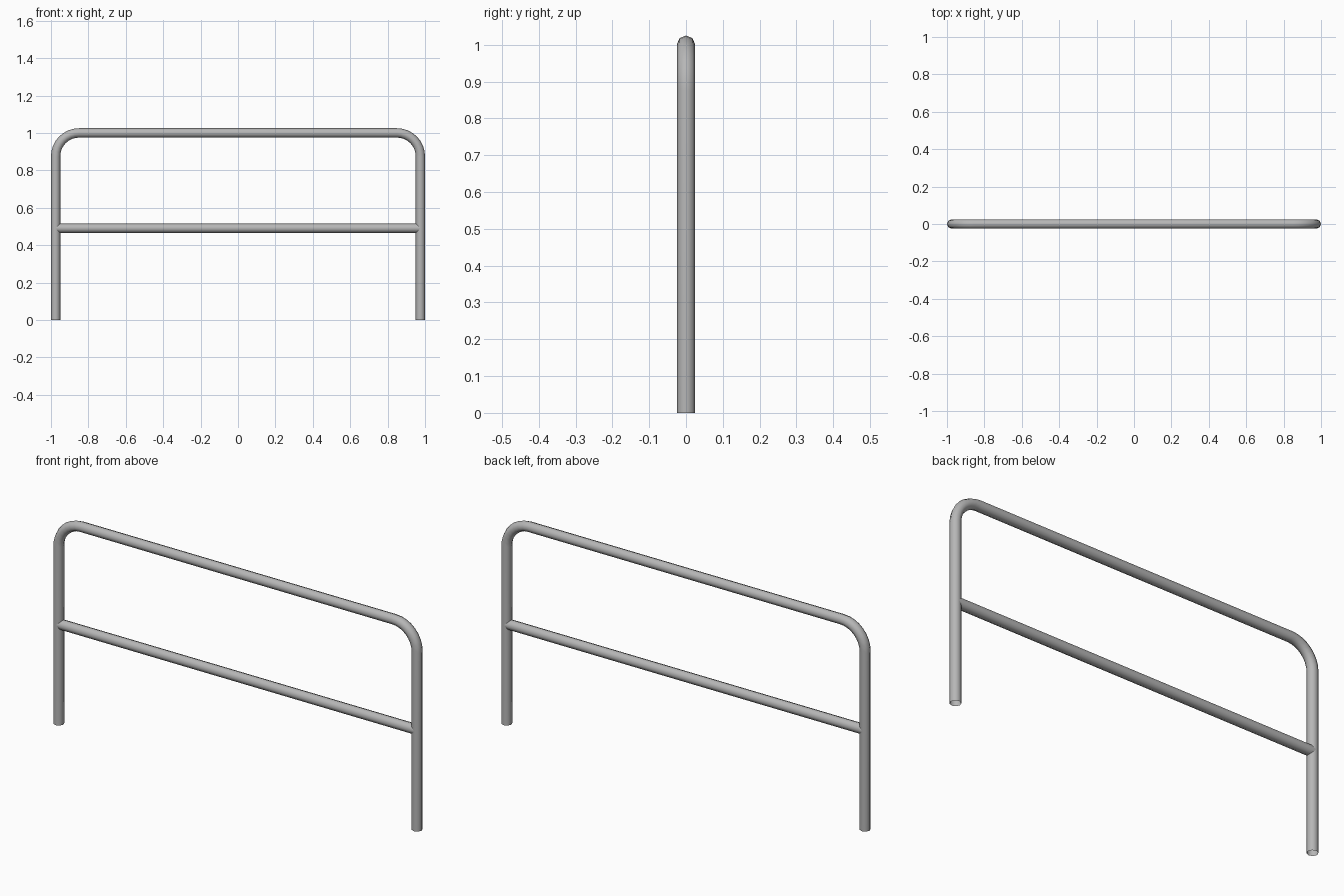
import bpy, bmesh
from math import sin, cos, pi
from mathutils import Vector

cube = bpy.data.objects.get("Cube")
if cube:
    bpy.data.objects.remove(cube)

RADIUS, SIDES = 0.025, 8
POST_X, TOP_Z, BAR_Z = 0.975, 1.0, 0.49
BEND, BEND_STEPS = 0.125, 8

steel = bpy.data.materials.new("grey_steel")
steel.use_nodes = True
grey = (0.47, 0.47, 0.47, 1)
steel.diffuse_color = grey
steel.node_tree.nodes["Principled BSDF"].inputs["Base Color"].default_value = grey


def tube(name, path):
    """Sweep an open round tube along (point, tangent) pairs in the XZ plane."""
    bm = bmesh.new()
    side = Vector((0, 1, 0))
    rings = []
    for point, tangent in path:
        up = side.cross(tangent)
        angles = [2 * pi * i / SIDES for i in range(SIDES)]
        rings.append([bm.verts.new(point + RADIUS * (cos(a) * side + sin(a) * up))
                      for a in angles])
    for a, b in zip(rings, rings[1:]):
        for i in range(SIDES):
            j = (i + 1) % SIDES
            bm.faces.new((a[i], a[j], b[j], b[i])).smooth = True
    bmesh.ops.recalc_face_normals(bm, faces=bm.faces)
    mesh = bpy.data.meshes.new(name)
    bm.to_mesh(mesh)
    bm.free()
    mesh.materials.append(steel)
    obj = bpy.data.objects.new(name, mesh)
    bpy.context.collection.objects.link(obj)
    return obj


def bend(sign):
    """Quarter-circle corner between a post and the top rail."""
    centre = Vector((sign * (POST_X - BEND), 0, TOP_Z - BEND))
    pairs = []
    for i in range(BEND_STEPS + 1):
        a = pi / 2 * i / BEND_STEPS
        pairs.append((centre + BEND * Vector((sign * cos(a), 0, sin(a))),
                      Vector((-sign * sin(a), 0, cos(a)))))
    return pairs


# Posts and top rail as one bent tube
up, along = Vector((0, 0, 1)), Vector((1, 0, 0))
right_bend = bend(-1)
left_bend = [(p, -t) for p, t in reversed(bend(1))]
frame = [(Vector((-POST_X, 0, 0)), up)] + right_bend + left_bend
frame.append((Vector((POST_X, 0, 0)), -up))
tube("bent_rail_frame", frame)

# Straight middle bar running between the post centres
tube("middle_bar", [(Vector((s * POST_X, 0, BAR_Z)), along) for s in (-1, 1)])
